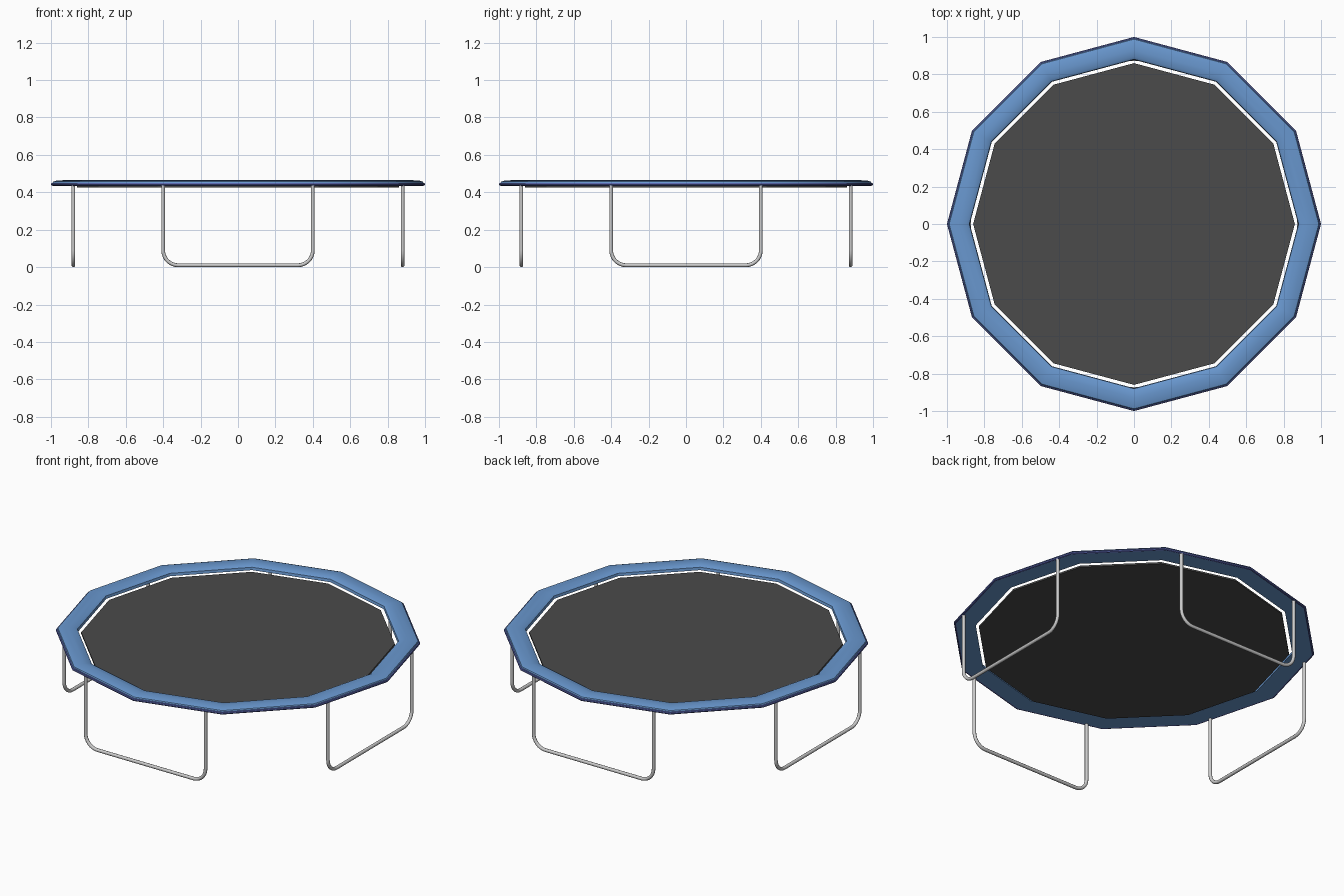
import bpy, math

if "Cube" in bpy.data.objects:
    bpy.data.objects.remove(bpy.data.objects["Cube"])

SIDES = 12


def material(name, rgb):
    m = bpy.data.materials.new(name)
    m.diffuse_color = (*rgb, 1)
    m.use_nodes = True
    m.node_tree.nodes["Principled BSDF"].inputs["Base Color"].default_value = m.diffuse_color
    return m


def add_mesh(name, verts, faces, mat=None, angle=29):
    me = bpy.data.meshes.new(name)
    me.from_pydata(verts, [], faces)
    ob = bpy.data.objects.new(name, me)
    bpy.context.collection.objects.link(ob)
    if mat:
        me.materials.append(mat)
    bpy.ops.object.select_all(action='DESELECT')
    ob.select_set(True)
    bpy.context.view_layer.objects.active = ob
    bpy.ops.object.shade_smooth_by_angle(angle=math.radians(angle))
    return ob


def ring(name, profile, mat):
    """Sweep a closed (radius, z) profile around the twelve-sided outline."""
    n = len(profile)
    verts = [(r * math.cos(a), r * math.sin(a), z)
             for a in (math.tau * i / SIDES for i in range(SIDES))
             for r, z in profile]
    faces = []
    for i in range(SIDES):
        k = (i + 1) % SIDES
        for j in range(n):
            m = (j + 1) % n
            faces.append((i * n + j, k * n + j, k * n + m, i * n + m))
    return add_mesh(name, verts, faces, mat)


blue = material("pad_blue", (0.14, 0.31, 0.62))
trim = material("trim_blue", (0.10, 0.13, 0.42))
black = material("mat_black", (0.07, 0.07, 0.07))

# Padded cover, profile listed counter-clockwise seen with radius right, z up
ring("safety_pad", [(0.878, 0.437), (0.988, 0.437), (0.992, 0.450), (0.988, 0.457),
                    (0.972, 0.462), (0.930, 0.465), (0.895, 0.461), (0.881, 0.453)], blue)

# Piping round the outer edge
ring("pad_piping", [(0.992 + 0.008 * math.cos(t), 0.443 + 0.008 * math.sin(t))
                    for t in (math.tau * i / 8 for i in range(8))], trim)

# Jumping mat: a thin disc inside the gap
bpy.ops.mesh.primitive_cylinder_add(vertices=SIDES, radius=0.86, depth=0.010,
                                    location=(0, 0, 0.430))
jump = bpy.context.object
jump.name = "jumping_mat"
jump.data.materials.append(black)

# U-shaped tubular legs, one on each side
TUBE, HALF, BEND, TOP, SEG = 0.010, 0.40, 0.08, 0.440, 8
path = [(-HALF, TOP)]
path += [(-HALF + BEND - BEND * math.cos(t), TUBE + BEND - BEND * math.sin(t))
         for t in (math.pi / 2 * i / SEG for i in range(SEG + 1))]
path += [(-x, z) for x, z in reversed(path)]


def leg(name, turn):
    verts, faces, m, n = [], [], 10, len(path)
    for i, (x, z) in enumerate(path):
        a, b = path[max(i - 1, 0)], path[min(i + 1, n - 1)]
        dx, dz = b[0] - a[0], b[1] - a[1]
        length = math.hypot(dx, dz)
        nx, nz = -dz / length, dx / length
        for j in range(m):
            t = math.tau * j / m
            c, s = TUBE * math.cos(t), TUBE * math.sin(t)
            verts.append((x + nx * c, -0.88 + s, z + nz * c))
    for i in range(n - 1):
        for j in range(m):
            k = (j + 1) % m
            faces.append((i * m + j, i * m + k, (i + 1) * m + k, (i + 1) * m + j))
    faces += [tuple(reversed(range(m))), tuple(range((n - 1) * m, n * m))]
    ob = add_mesh(name, verts, faces, None, 40)
    ob.rotation_euler.z = turn


for i, side in enumerate(("front", "right", "back", "left")):
    leg(side + "_leg", i * math.pi / 2)
